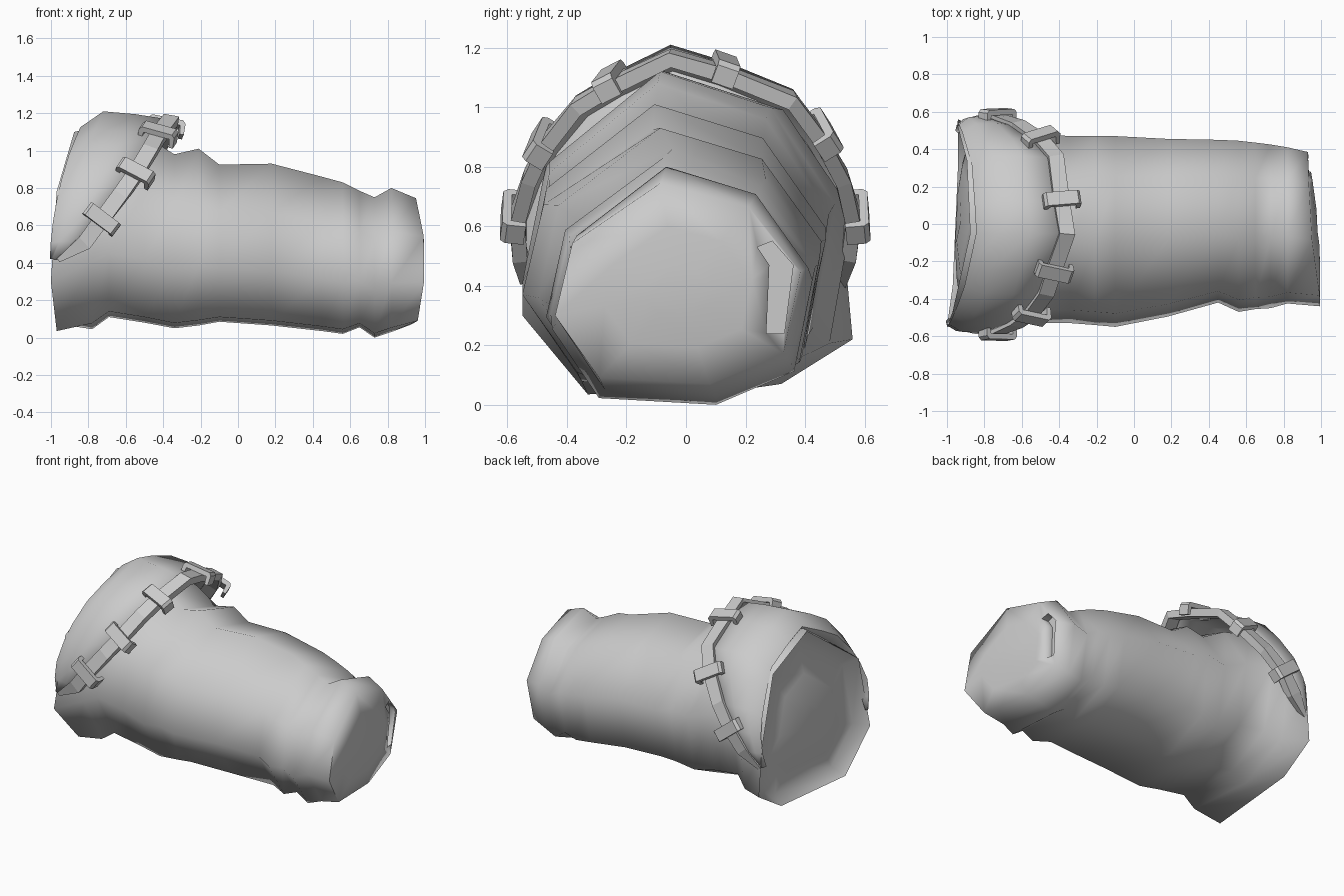
import bpy, bmesh, math
from mathutils import Vector, Matrix

if "Cube" in bpy.data.objects:
    bpy.data.objects.remove(bpy.data.objects["Cube"])

grey = bpy.data.materials.new("cloth grey")
grey.diffuse_color = (0.6, 0.6, 0.6, 1)
grey.use_nodes = True
grey.node_tree.nodes["Principled BSDF"].inputs["Base Color"].default_value = grey.diffuse_color

def make(name, bm, angle):
    bmesh.ops.recalc_face_normals(bm, faces=bm.faces[:])
    me = bpy.data.meshes.new(name)
    bm.to_mesh(me)
    bm.free()
    ob = bpy.data.objects.new(name, me)
    bpy.context.collection.objects.link(ob)
    me.materials.append(grey)
    bpy.ops.object.select_all(action='DESELECT')
    ob.select_set(True)
    bpy.context.view_layer.objects.active = ob
    if angle:
        bpy.ops.object.shade_smooth_by_angle(angle=math.radians(angle))
    return ob

def loft(bm, rows, closed=True):
    vs = [[bm.verts.new(p) for p in r] for r in rows]
    n = len(rows[0])
    for a, b in zip(vs, vs[1:]):
        for i in range(n if closed else n - 1):
            j = (i + 1) % n
            bm.faces.new((a[i], a[j], b[j], b[i]))
    return vs

# Eight-sided cross-section, scaled to the bounds of each station
SECTION = [(.43, 1), (.79, .88), (1, .56), (.93, .15), (.63, 0), (.18, .03), (0, .34), (.07, .70)]

def ring(x, y0, y1, z0, z1):
    return [Vector((x, y0 + u * (y1 - y0), z0 + v * (z1 - z0))) for u, v in SECTION]

def inset(row, k, dx):
    c = sum(row, Vector()) / len(row)
    return [c + (p - c) * k + Vector((dx, 0, 0)) for p in row]

def rim_x(y, z):
    return -1.0 + .05 * (y + .5) + .22 * max(0, z - .42) ** 2 + .15 * min(0, z - .42) ** 2

# Sleeve tube with folds
stations = [
    (-.78, -.55, .56, .045, 1.12), (-.69, -.53, .50, .11, 1.12),
    (-.50, -.53, .48, .08, 1.08),
    (-.34, -.53, .47, .05, .98), (-.21, -.54, .47, .065, 1.01),
    (-.10, -.55, .47, .085, .925), (.18, -.495, .455, .065, .93),
    (.45, -.42, .45, .035, .86), (.56, -.47, .445, .02, .83),
    (.65, -.455, .435, .055, .785), (.73, -.45, .425, .0, .75),
    (.82, -.425, .41, .03, .80)]
mouth = [Vector((rim_x(y, z), y, z)) for y, z in (
    (-.05, 1.10), (.34, .96), (.53, .55), (.56, .22),
    (.32, .07), (-.33, .035), (-.55, .30), (-.47, .78))]
wrist = ring(0, -.44, .385, .07, .745)
for p in wrist:
    p.x = .962 - .085 * p.y - .2 * (p.z - .45) ** 2
rows = [inset(mouth, .25, 0), inset(mouth, .55, .025), inset(mouth, .87, .07), mouth]
rows += [ring(*s) for s in stations]
rows += [wrist, inset(wrist, .6, .018), inset(wrist, .25, .03)]
bm = bmesh.new()
vs = loft(bm, rows)
bm.faces.new(vs[0])
bm.faces.new(vs[-1])
sleeve = make("sleeve", bm, 0)

# Slot pressed into the wrist end
bm = bmesh.new()
slot = [(.24, .53), (.29, .55), (.36, .47), (.33, .24), (.27, .24), (.28, .47)]
vs = loft(bm, [[(.89, y, z) for y, z in slot], [(1.1, y, z) for y, z in slot]])
bm.faces.new(vs[0])
bm.faces.new(vs[1])
cutter = make("slot_cutter", bm, 0)
cutter.hide_render = True
cutter.hide_viewport = True
cut = sleeve.modifiers.new("slot", 'BOOLEAN')
cut.object = cutter
cut.operation = 'DIFFERENCE'
bpy.ops.object.select_all(action='DESELECT')
sleeve.select_set(True)
bpy.context.view_layer.objects.active = sleeve
bpy.ops.object.modifier_apply(modifier="slot")
bpy.ops.object.shade_smooth_by_angle(angle=math.radians(85))

# Shoulder flap, from mouth rim over a ridge to the strap edge
EDGE = [Vector(p) for p in [
    (-.96, -.53, .42), (-.82, -.555, .51), (-.73, -.56, .63), (-.63, -.52, .76),
    (-.55, -.465, .87), (-.47, -.36, 1.0), (-.43, -.24, 1.07), (-.36, -.05, 1.16),
    (-.39, .12, 1.11), (-.42, .35, 1.02), (-.50, .44, .90), (-.62, .52, .76),
    (-.73, .555, .63), (-.82, .545, .51), (-.93, .51, .41)]]

rim, shoulder, ridge, lip = [], [], [], []
for p in EDGE:
    t = min(1, max(0, (p.z - .42) / .74))
    r = Vector((0, p.y * (.98 - .08 * t), .42 + (p.z - .42) * .95))
    r.x = rim_x(r.y, r.z) + .03 * t
    rim.append(r)
    f = min(1, .15 + t * 3)
    lip.append(Vector((r.x + .06 * f, r.y * (1 - .12 * f), .42 + (r.z - .42) * (1 - .12 * f))))
    s = Vector((0, p.y * 1.02, p.z + .045 * t))
    s.x = r.x + (p.x - r.x) * .25
    shoulder.append(s)
    m = Vector((0, p.y * 1.03, p.z + .03 * t))
    m.x = r.x + (p.x - r.x) * .6
    ridge.append(m)
bm = bmesh.new()
loft(bm, [lip, rim, shoulder, ridge, EDGE], closed=False)
flap = make("shoulder_flap", bm, 80)
sol = flap.modifiers.new("thickness", 'SOLIDIFY')
sol.thickness = .01
sol.offset = 0

# Local frame on the flap edge: along, outward, across
def frame(i):
    a, b = EDGE[max(0, i - 1)], EDGE[min(len(EDGE) - 1, i + 1)]
    along = (b - a).normalized()
    out = Vector((.12, EDGE[i].y, EDGE[i].z - .45))
    out = (out - along * out.dot(along)).normalized()
    return along, out, along.cross(out)

# Strap running along the flap edge
bm = bmesh.new()
rows = []
for i, p in enumerate(EDGE):
    along, out, side = frame(i)
    w = .012 if i in (0, len(EDGE) - 1) else .042
    rows.append([p + side * w * a + out * b
                 for a, b in ((-1, -.02), (1, -.02), (1, .03), (-1, .03))])
vs = loft(bm, rows)
bm.faces.new(vs[0])
bm.faces.new(vs[-1])
make("strap", bm, 0)

# Loops holding the strap
for n, i in enumerate((2, 4, 6, 8, 10, 12)):
    along, out, side = frame(i)
    bm = bmesh.new()
    m = Matrix((along, side, out)).transposed().to_4x4()
    m.translation = EDGE[i] + out * .015
    # one bent bracket, extruded along the strap
    prof = [(-.10, -.035), (-.10, .028), (-.085, .045), (.085, .045), (.10, .028),
            (.10, -.035), (.078, -.035), (.072, .015), (-.072, .015), (-.078, -.035)]
    vs = loft(bm, [[m @ Vector((a, s, o)) for s, o in prof] for a in (-.038, .038)])
    bm.faces.new(vs[0])
    bm.faces.new(vs[1])
    make("strap_loop_%d" % (n + 1), bm, 0)
